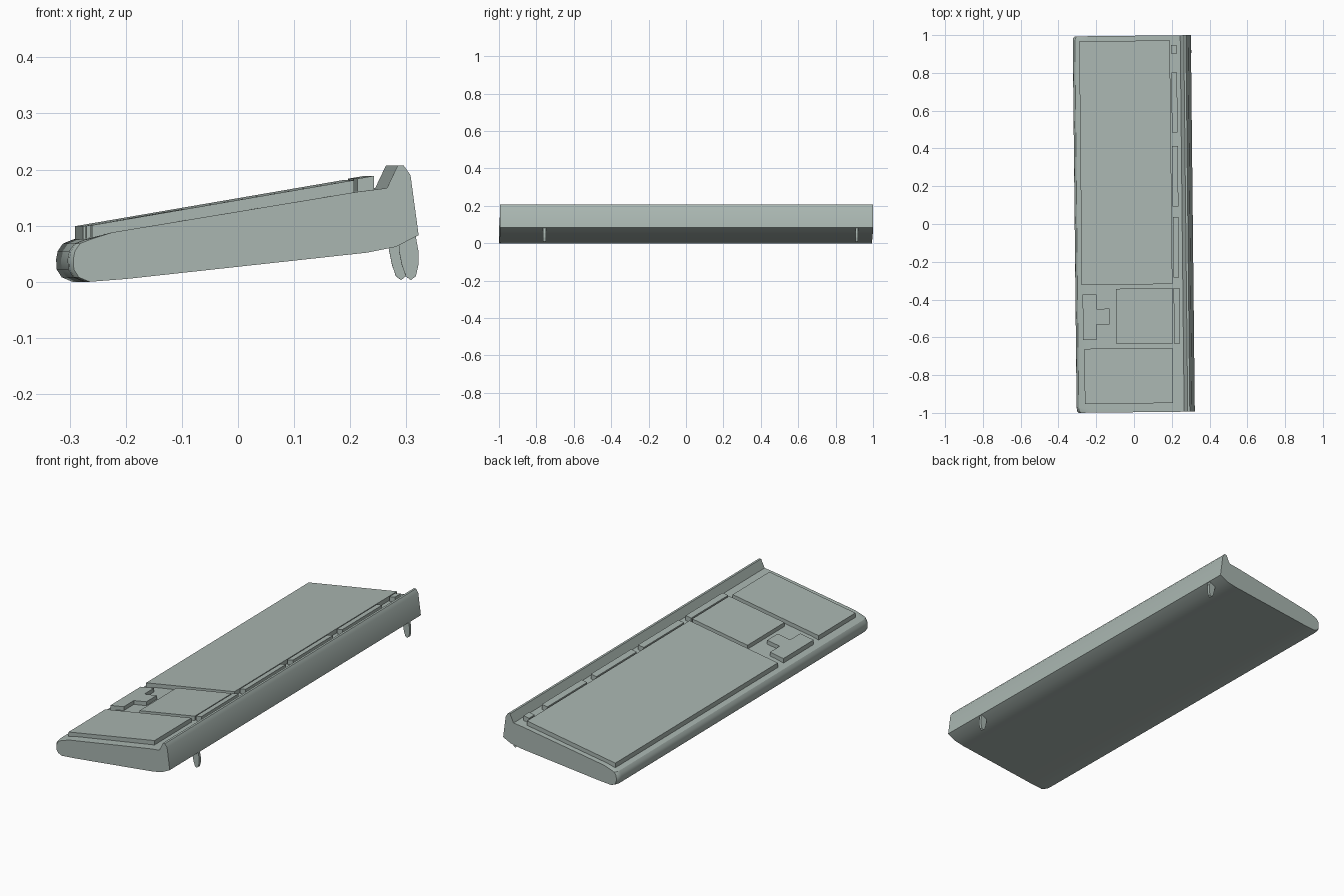
import bpy, bmesh, math
from mathutils import Matrix

if "Cube" in bpy.data.objects:
    bpy.data.objects.remove(bpy.data.objects["Cube"])

# The whole keyboard is turned slightly about z
TURN = Matrix.Rotation(0.0105, 4, 'Z')
grey = bpy.data.materials.new("grey_green_plastic")
grey.diffuse_color = (0.40, 0.47, 0.44, 1)
grey.use_nodes = True
grey.node_tree.nodes["Principled BSDF"].inputs["Base Color"].default_value = grey.diffuse_color


def loft(name, loops, smooth=False):
    """Skin closed loops of equal length and cap both ends."""
    bm = bmesh.new()
    rings = [[bm.verts.new(p) for p in loop] for loop in loops]
    n = len(rings[0])
    for a, b in zip(rings, rings[1:]):
        for i in range(n):
            j = (i + 1) % n
            bm.faces.new((a[i], a[j], b[j], b[i]))
    bm.faces.new(rings[0])
    bm.faces.new(rings[-1])
    bmesh.ops.recalc_face_normals(bm, faces=bm.faces)
    bm.transform(TURN)
    me = bpy.data.meshes.new(name)
    bm.to_mesh(me)
    bm.free()
    me.materials.append(grey)
    ob = bpy.data.objects.new(name, me)
    bpy.context.collection.objects.link(ob)
    if smooth:
        bpy.ops.object.select_all(action='DESELECT')
        ob.select_set(True)
        bpy.context.view_layer.objects.active = ob
        bpy.ops.object.shade_smooth_by_angle(angle=math.radians(30))
    return ob


# Case: side profile (x, z) swept along y, front lip drawn in at the ends
profile = [(-0.285, 0.0), (-0.21, 0.005), (0.22, 0.052), (0.27, 0.062),
           (0.3115, 0.083), (0.297, 0.19), (0.285, 0.207), (0.274, 0.207),
           (0.255, 0.167), (0.2, 0.16), (-0.235, 0.088), (-0.285, 0.075),
           (-0.302, 0.068), (-0.311, 0.055), (-0.314, 0.04),
           (-0.313, 0.022), (-0.304, 0.008)]
sections = [(-0.9965, 0.010), (-0.988, 0.003), (-0.97, 0.0),
            (0.97, 0.0), (0.988, 0.003), (0.9965, 0.010)]
loft("case", [[(x + (pull if x < -0.25 else 0), y, z) for x, z in profile]
              for y, pull in sections], smooth=True)


# Key blocks: flat outlines raised parallel to the sloping deck
def key_block(name, outline, lift=0.0):
    def top(x):
        return 0.1 + 0.172 * (x + 0.275) + lift
    loft(name, [[(x, y, top(x) - 0.036) for x, y in outline],
                [(x, y, top(x)) for x, y in outline]])


def box(x0, x1, y0, y1):
    return [(x0, y0), (x1, y0), (x1, y1), (x0, y1)]


key_block("main_keys", box(-0.28, 0.2, -0.32, 0.97))
key_block("navigation_keys", box(-0.10, 0.2, -0.635, -0.342))
key_block("number_pad", box(-0.27, 0.197, -0.95, -0.658))
key_block("arrow_keys", [(-0.276, -0.61), (-0.203, -0.61), (-0.203, -0.53),
                         (-0.135, -0.53), (-0.135, -0.447), (-0.203, -0.447),
                         (-0.203, -0.37), (-0.276, -0.37)])
for i, (y0, y1) in enumerate([(0.90, 0.945), (0.483, 0.80), (0.09, 0.41),
                              (-0.285, 0.035), (-0.635, -0.342)]):
    key_block(f"function_keys_{i + 1}", box(0.206, 0.236, y0, y1), 0.001)

# Fold-out feet under the back edge
foot = [(0.279, 0.075), (0.279, 0.055), (0.284, 0.03), (0.291, 0.01),
        (0.300, 0.003), (0.309, 0.01), (0.3135, 0.03), (0.3135, 0.055),
        (0.308, 0.085)]
for side, y in (("left", 0.91), ("right", -0.76)):
    loft(f"{side}_foot", [[(x, y + d, z) for x, z in foot] for d in (-0.007, 0.007)])
